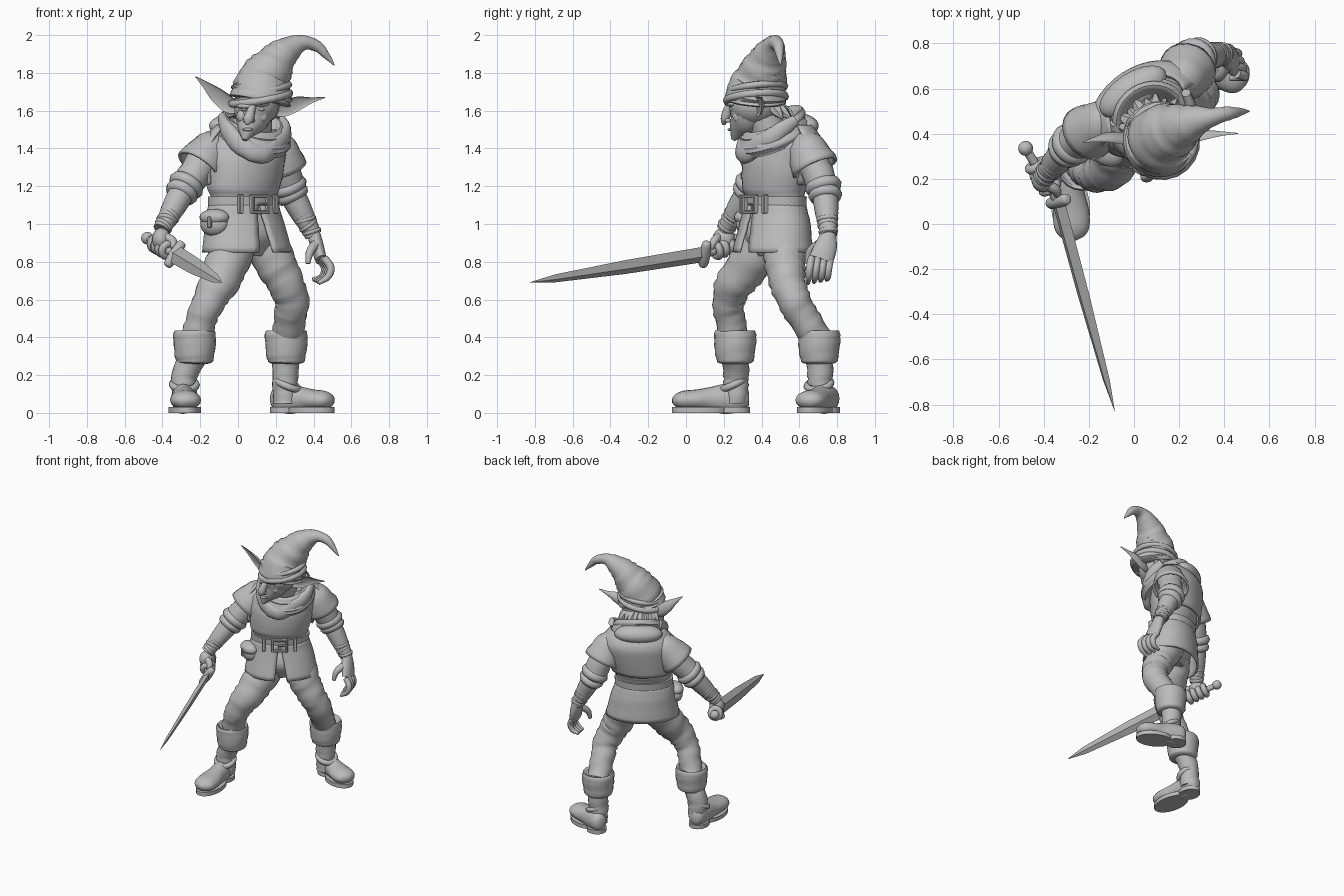
import bpy, bmesh
from math import sin, cos, pi, radians, atan2
from mathutils import Vector as V, Matrix

cube = bpy.data.objects.get("Cube")
if cube:
    bpy.data.objects.remove(cube)

grey = bpy.data.materials.new("clay_grey")
grey.use_nodes = True
grey.diffuse_color = (0.5, 0.5, 0.5, 1)
grey.node_tree.nodes["Principled BSDF"].inputs["Base Color"].default_value = (0.5, 0.5, 0.5, 1)

YAW = atan2(.55, .83)                      # body is turned to its left
LEFT, FRONT = V((cos(YAW), sin(YAW), 0)), V((sin(YAW), -cos(YAW), 0))
WAIST = V((.03, .47, 0))


def finish(name, bm, thick=0, angle=50):
    bmesh.ops.recalc_face_normals(bm, faces=bm.faces)
    mesh = bpy.data.meshes.new(name)
    bm.to_mesh(mesh)
    bm.free()
    mesh.materials.append(grey)
    ob = bpy.data.objects.new(name, mesh)
    bpy.context.collection.objects.link(ob)
    bpy.ops.object.select_all(action='DESELECT')
    ob.select_set(True)
    bpy.context.view_layer.objects.active = ob
    bpy.ops.object.shade_smooth_by_angle(angle=radians(angle))
    if thick:
        mod = ob.modifiers.new("thickness", 'SOLIDIFY')
        mod.thickness, mod.offset = thick, 0
    return ob


def refine(secs, sub):
    """Catmull-Rom interpolation of all section values."""
    out = []
    for i in range(len(secs) - 1):
        p = [secs[max(i - 1, 0)], secs[i], secs[i + 1], secs[min(i + 2, len(secs) - 1)]]
        for k in range(sub):
            t = k / sub
            out.append([b + .5 * t * (c - a + t * (2 * a - 5 * b + 4 * c - d + t * (3 * (b - c) + d - a)))
                        for a, b, c, d in zip(*p)])
    return out + [list(secs[-1])]


def loft(name, secs, yaw=None, hint=(1, 0, 0), sub=4, n=20, fold=0, tilt=0,
         arc=None, spread=0, thick=0, cap=True, dent=False, angle=50):
    """Skin elliptical sections (x, y, z, a, b); level rings when yaw is given."""
    secs = refine([s if len(s) == 5 else (*s, s[3]) for s in secs], sub)
    pts = [V(s[:3]) for s in secs]
    bm, rings = bmesh.new(), []
    for i, (p, s) in enumerate(zip(pts, secs)):
        a, b = max(s[3], .001), s[4]
        if yaw is None:
            tan = (pts[min(i + 1, len(pts) - 1)] - pts[max(i - 1, 0)]).normalized()
            u = V(hint)
            u = (u - tan * u.dot(tan)).normalized()
            v = tan.cross(u)
        else:
            u, v = V((cos(yaw), sin(yaw), 0)), V((sin(yaw), -cos(yaw), 0))
        ring = []
        for k in range(n + 1 if arc else n):
            t = 2 * pi * k / n
            if arc:
                shift = spread * i / len(pts)
                t = radians(arc[0] + shift + (arc[1] - arc[0] - 2 * shift) * k / n)
            f = 1 + fold * sin(2.1 * i + 1.7 * sin(t + i))
            w = sin(t)
            if dent and w < 0:
                w *= -.4
            q = p + u * a * f * cos(t) + v * b * f * w
            q.z -= tilt * b * sin(t)
            ring.append(bm.verts.new(q))
        rings.append(ring)
    for r, s in zip(rings, rings[1:]):
        for k in range(len(r) if not arc else len(r) - 1):
            j = (k + 1) % len(r)
            bm.faces.new((r[k], r[j], s[j], s[k]))
    if cap and not arc:
        bm.faces.new(rings[0])
        bm.faces.new(rings[-1])
    return finish(name, bm, thick, angle)


def blob(name, loc, size, yaw=0):
    bm = bmesh.new()
    bmesh.ops.create_uvsphere(bm, u_segments=20, v_segments=12, radius=1)
    m = Matrix.Translation(loc) @ Matrix.Rotation(yaw, 4, 'Z')
    bm.transform(m @ Matrix.Diagonal((*size, 1)))
    return finish(name, bm)


def box(name, loc, size, yaw=YAW):
    bm = bmesh.new()
    bmesh.ops.create_cube(bm, size=1)
    bm.transform(Matrix.Translation(loc) @ Matrix.Rotation(yaw, 4, 'Z') @ Matrix.Diagonal((*size, 1)))
    bmesh.ops.bevel(bm, geom=bm.edges[:], offset=.004, segments=1, affect='EDGES')
    return finish(name, bm, angle=30)


def ring(name, loc, axis, big, small):
    """Torus around an axis."""
    q = V(axis).normalized().to_track_quat('Z', 'Y')
    bm = bmesh.new()
    loops = [[bm.verts.new(V(loc) + q @ V(((big + small * cos(t)) * cos(s), (big + small * cos(t)) * sin(s),
              small * sin(t)))) for t in [k * pi / 4 for k in range(8)]] for s in [k * pi / 10 for k in range(20)]]
    for i, a in enumerate(loops):
        b = loops[(i + 1) % 20]
        for k in range(8):
            bm.faces.new((a[k], a[(k + 1) % 8], b[(k + 1) % 8], b[k]))
    return finish(name, bm)


# Torso, vest back, belt and split tunic skirt
loft("torso", [(.03, .47, 1.05, .19, .13), (.03, .47, 1.14, .19, .135), (.03, .47, 1.2, .21, .155),
               (.04, .48, 1.32, .225, .16), (.05, .5, 1.42, .225, .15), (.07, .49, 1.5, .15, .11)],
     yaw=YAW, n=32, fold=.012)
loft("vest_back", [(.055, .52, 1.52, .18, .12), (.05, .515, 1.44, .25, .175), (.045, .495, 1.34, .25, .185),
                   (.03, .475, 1.21, .22, .175)], yaw=YAW, arc=(165, 375), spread=14, thick=.015)
loft("belt", [(.03, .47, 1.065, .203, .147), (.03, .47, 1.145, .205, .152)], yaw=YAW, sub=1, n=32)
loft("tunic_skirt", [(.03, .47, 1.1, .195, .14), (.035, .47, 1.0, .22, .16), (.05, .46, .85, .25, .185)],
     yaw=YAW, n=40, arc=(91, 449), spread=11, thick=.015, fold=.01)
loft("hip_block", [(.03, .47, 1.05, .18, .12), (.05, .46, .94, .2, .14), (.05, .46, .83, .1, .08)], yaw=YAW)
buckle = WAIST + FRONT * .155 + V((0, 0, 1.105))
for s in (-1, 1):
    box("buckle_upright", buckle + LEFT * s * .05, (.016, .03, .1))
    box("buckle_bar", buckle + V((0, 0, s * .042)), (.1, .03, .016))
    box("belt_loop", buckle + LEFT * s * .11 - FRONT * .02, (.025, .03, .1))
box("buckle_prong", buckle + LEFT * .02, (.06, .03, .012))

# Belt pouch
blob("pouch", (-.125, .325, 1.0), (.08, .055, .065), yaw=-.5)
blob("pouch_flap", (-.125, .32, 1.035), (.084, .06, .045), yaw=-.5)
box("pouch_strap", (-.15, .27, 1.01), (.02, .02, .06), yaw=-.5)

# Cowl, draped front and lowered hood
loft("cowl", [(.08, .47, 1.42, .18, .16), (.085, .465, 1.455, .2, .18), (.085, .46, 1.5, .185, .17),
              (.085, .455, 1.53, .15, .14), (.085, .45, 1.47, .1, .1)], yaw=YAW, n=32, tilt=.45, fold=.02)
loft("cowl_fold", [(.08, .465, 1.49, .175, .16), (.08, .46, 1.53, .175, .165), (.08, .46, 1.555, .15, .14),
                   (.085, .45, 1.48, .1, .1)], yaw=YAW, n=32, tilt=.5, fold=.02)
loft("cowl_drape", [(-.085, .45, 1.565, .03, .02), (-.06, .355, 1.5, .045, .03), (.025, .3, 1.41, .05, .035),
                    (.125, .31, 1.37, .05, .035), (.205, .385, 1.42, .05, .035), (.255, .48, 1.48, .045, .03),
                    (.23, .58, 1.55, .03, .02)], hint=(0, 0, 1), fold=.06)
blob("hood_back", WAIST + LEFT * .035 - FRONT * .115 + V((0, 0, 1.52)), (.17, .085, .068), yaw=YAW)

# Head and face
loft("neck", [(.085, .46, 1.42, .09), (.09, .42, 1.54, .09), (.095, .37, 1.62, .085)])
blob("skull", (.1, .365, 1.63), (.12, .135, .11))
loft("jaw", [(.09, .34, 1.64, .11, .115), (.075, .32, 1.56, .095, .095), (.05, .28, 1.5, .055, .055),
             (.035, .25, 1.445, .012, .012)], n=16)
loft("nose", [(.085, .25, 1.65, .02, .02), (.07, .222, 1.6, .022, .026), (.055, .205, 1.555, .028, .022),
              (.048, .2, 1.525, .008, .008)], n=12)
for s in (-1, 1):
    blob("brow", (.08 + s * .045, .238, 1.63 + s * .006), (.045, .022, .015), yaw=s * .4)
    blob("eye", (.08 + s * .042, .242, 1.607), (.018, .014, .01))
    blob("cheek", (.075 + s * .055, .275, 1.57), (.028, .028, .035), yaw=s * .5)
    blob("nostril", (.058 + s * .02, .222, 1.548), (.012, .016, .012))
blob("lower_lip", (.052, .238, 1.5), (.028, .018, .009))

# Long pointed ears with hollow fronts
loft("right_ear", [(.0, .37, 1.6, .02, .03), (-.05, .37, 1.63, .046, .035), (-.11, .375, 1.68, .042, .03),
                   (-.17, .37, 1.735, .02, .015), (-.225, .36, 1.78, .003, .003)], hint=(0, -.3, 1), dent=True)
loft("left_ear", [(.19, .36, 1.59, .02, -.03), (.245, .37, 1.61, .044, -.035), (.32, .385, 1.638, .038, -.03),
                  (.39, .395, 1.655, .016, -.015), (.46, .4, 1.67, .003, -.003)], hint=(0, -.3, 1), dent=True)

# Drooping pointed hat
loft("hat", [(.115, .37, 1.65, .16), (.125, .375, 1.7, .16), (.135, .395, 1.76, .14), (.175, .415, 1.82, .12),
             (.215, .435, 1.875, .097), (.27, .455, 1.925, .072), (.35, .475, 1.96, .04), (.42, .49, 1.94, .03),
             (.47, .496, 1.89, .018), (.51, .5, 1.84, .003)], hint=(0, 1, 0), n=28, fold=.04)
ring("hat_brim", (.12, .37, 1.665), (-.18, -.08, 1), .155, .021)
ring("hat_band", (.125, .378, 1.715), (-.16, -.1, 1), .147, .018)

# Ragged hair at the nape
for k in range(9):
    t = radians(-75 + 15 * k)
    out = V((sin(t), cos(t), 0))
    root = V((.095, .39, 1.625)) + out * .1
    tip = root + out * (.075 + .02 * (k % 2)) - V((0, 0, .07))
    loft("hair_lock", [(*root, .035), (*root.lerp(tip, .5), .028), (*tip, .002)], n=6)

# Arms: shoulder, elbow, wrist
arms = {"right": [V((-.13, .455, 1.41)), V((-.285, .345, 1.19)), V((-.405, .205, .97))],
        "left": [V((.205, .635, 1.41)), V((.275, .735, 1.18)), V((.4, .755, .94))]}
for side, (sh, el, wr) in arms.items():
    up, low = (el - sh).normalized(), (wr - el).normalized()
    mid = sh.lerp(el, .5)
    loft(side + "_sleeve", [(*(sh - up * .03), .06), (*sh, .085), (*mid, .085), (*(el - up * .02), .082)], fold=.04)
    loft(side + "_shoulder_cap", [(*(sh - up * .06), .05), (*sh, .092), (*mid, .122)], cap=False, thick=.015, fold=.03)
    loft(side + "_forearm", [(*el, .07), (*el.lerp(wr, .4), .064), (*el.lerp(wr, .8), .05), (*wr, .046)])
    ring(side + "_rolled_cuff_upper", el - up * .02, up + low, .065, .034)
    ring(side + "_rolled_cuff_lower", el + low * .03, low, .058, .032)
    for k in range(4):
        ring(side + "_wrist_wrap", el.lerp(wr, .52 + .13 * k), low + V((.2 * (-1) ** k, 0, 0)), .049 - .003 * k, .013)

# Right hand gripping the hilt
pommel, guard, tip = V((-.48, .335, .925)), V((-.335, .1, .84)), V((-.085, -.83, .69))
grip = (guard - pommel).normalized()
loft("hilt_grip", [(*pommel, .02), (*guard, .022)], n=12)
blob("pommel", pommel, (.033, .033, .033))
blob("right_palm", (-.405, .2, .92), (.05, .06, .06))
for k in range(4):
    ring("right_finger", pommel.lerp(guard, .32 + .14 * k), grip, .034, .021)
loft("right_thumb", [(-.38, .17, .93, .024), (-.345, .15, .91, .022), (-.34, .13, .87, .016)], n=10)

# Sword guard and tapering diamond blade
flat = V((.54, .14, .84))
loft("sword_guard", [(*guard.lerp(guard + flat * s, .078), r) for s, r in
                     ((-1, .008), (-.85, .024), (0, .03), (.85, .024), (1, .008))], n=12)
loft("sword_blade", [(*guard.lerp(tip, t), w, w * .42) for t, w in
                     ((0, .05), (.45, .045), (.85, .026), (1, .001))], hint=flat, sub=1, n=4, angle=20)

# Left hand hanging with curled fingers
loft("left_palm", [(.4, .755, .95, .035, .04), (.42, .74, .88, .035, .06), (.44, .715, .81, .03, .065)])
for k in range(4):
    base = V((.44, .715, .82)) + V((.3, -.95, 0)) * (k - 1.5) * .035
    loft("left_finger", [(*base, .02), (*(base + V((.035, -.01, -.05))), .021),
                         (*(base + V((.02, -.015, -.1))), .018), (*(base + V((-.03, -.02, -.115 - .006 * k))), .011)],
         n=10)
loft("left_thumb", [(.41, .7, .89, .026), (.38, .655, .85, .022), (.37, .64, .79, .012)], n=10)

# Baggy trouser legs
legs = {"right": [(-.01, .42, .94, .12), (-.055, .345, .8, .115), (-.1, .26, .69, .103), (-.155, .225, .59, .086),
                  (-.195, .235, .49, .08), (-.23, .26, .38, .08)],
        "left": [(.12, .52, .94, .12), (.195, .525, .8, .11), (.245, .535, .7, .098), (.285, .57, .6, .09),
                 (.275, .625, .5, .084), (.255, .705, .38, .08)]}
feet = {"right": ((-.3, .34), (-.27, -.075), (-.285, .265)), "left": ((.175, .775), (.505, .63), (.25, .71))}
shape = ((.02, .04, .03), (.09, .065, .055), (.3, .08, .062), (.5, .066, .067), (.68, .055, .08),
         (.85, .05, .078), (.95, .034, .055), (.995, .012, .015))
for side, path in legs.items():
    loft(side + "_trouser_leg", path, fold=.05, sub=5)
    (hx, hy), (tx, ty), (ax, ay) = feet[side]
    kx, ky = path[-1][:2]
    # Folded boot top, shaft and strap
    loft(side + "_boot_cuff", [(kx, ky, .42, .085), (kx, ky, .435, .105), (kx, ky, .4, .113), (kx, ky, .31, .105),
                               (kx, ky, .27, .094), (kx, ky, .26, .07)], yaw=0, fold=.02)
    loft(side + "_boot_shaft", [(kx, ky, .31, .075), (ax, ay, .2, .068), (ax, ay, .13, .066), (ax, ay, .05, .062)],
         fold=.05)
    heel, toe = V((hx, hy, .078)), V((tx, ty, .065))
    along = V((tx - hx, ty - hy, 0)).normalized()
    ring(side + "_ankle_strap", V((ax, ay, .15)) + along * .015, V((0, 0, 1)) + along * .45, .064, .019)
    # Rounded shoe over a stepped sole
    loft(side + "_shoe", [(*heel.lerp(toe, t), h, w) for t, h, w in shape], hint=(0, 0, 1))
    turn, size = atan2(along.y, along.x), (toe - heel).length
    for part, t, length, width in (("toe_sole", .64, .36, .086), ("heel_sole", .2, .2, .068)):
        c = heel.lerp(toe, t)
        loft(side + "_" + part, [(c.x, c.y, z, length * size, width) for z in (0, .03)], yaw=turn, sub=1, n=28)
